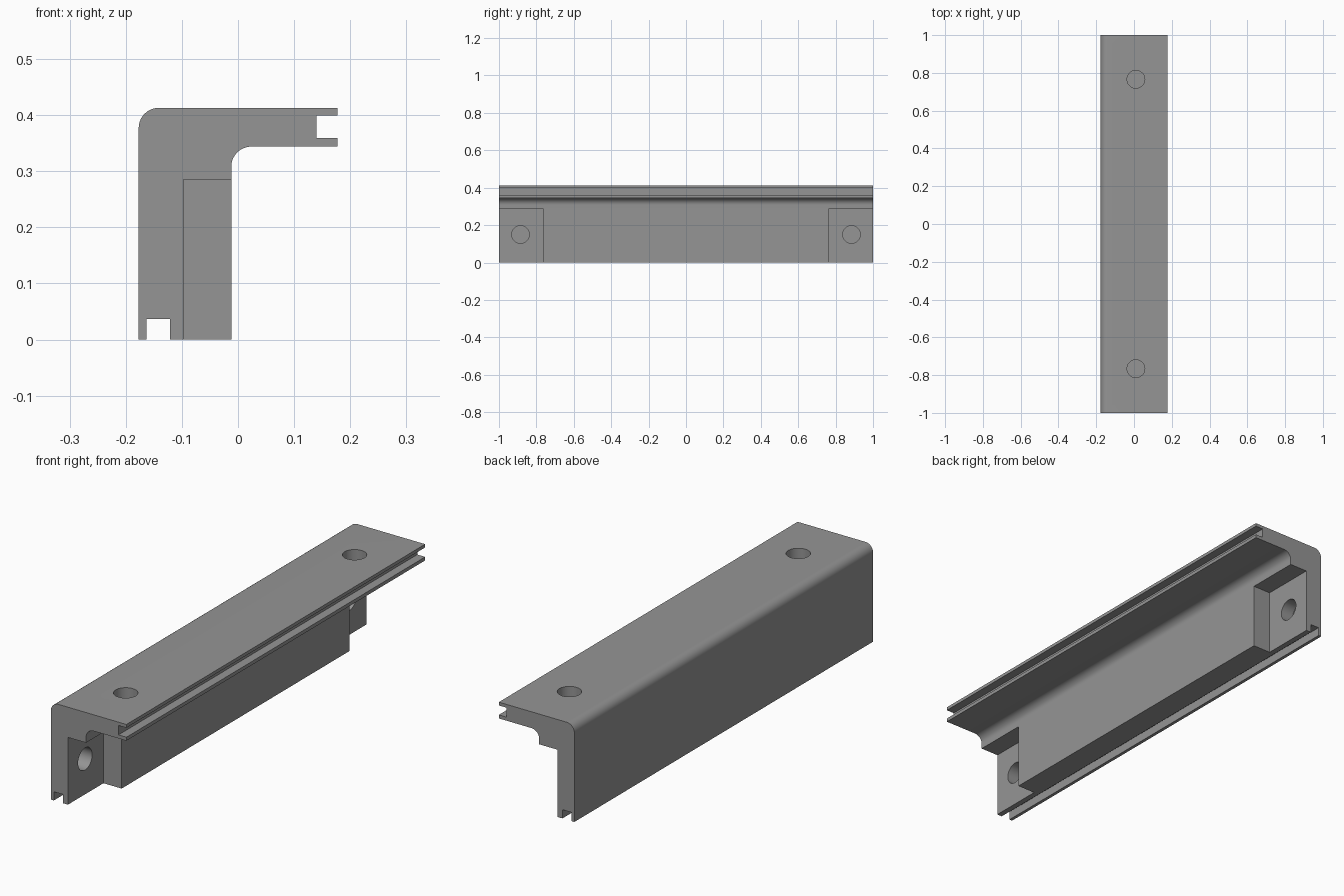
import bpy, bmesh, math
from mathutils import Matrix

if "Cube" in bpy.data.objects:
    bpy.data.objects.remove(bpy.data.objects["Cube"])

grey = bpy.data.materials.new("mid grey")
grey.diffuse_color = (0.3, 0.3, 0.3, 1)
grey.use_nodes = True
grey.node_tree.nodes["Principled BSDF"].inputs["Base Color"].default_value = grey.diffuse_color


def arc(cx, cz, r, a0, a1, n=12):
    """Points of a fillet in the x-z plane, angles in degrees."""
    angles = [math.radians(a0 + (a1 - a0) * i / n) for i in range(n + 1)]
    return [(cx + r * math.cos(a), cz + r * math.sin(a)) for a in angles]


def make_object(name, bm):
    bmesh.ops.recalc_face_normals(bm, faces=bm.faces)
    mesh = bpy.data.meshes.new(name)
    bm.to_mesh(mesh)
    bm.free()
    mesh.materials.append(grey)
    obj = bpy.data.objects.new(name, mesh)
    bpy.context.collection.objects.link(obj)
    return obj


def box(name, lo, hi):
    bm = bmesh.new()
    size = [b - a for a, b in zip(lo, hi)]
    mid = [(a + b) / 2 for a, b in zip(lo, hi)]
    bmesh.ops.create_cube(bm, size=1, matrix=Matrix.Translation(mid) @ Matrix.Diagonal((*size, 1)))
    return make_object(name, bm)


def cylinder(name, center, radius, length, axis):
    bm = bmesh.new()
    turn = Matrix.Rotation(math.pi / 2, 4, 'Y') if axis == 'X' else Matrix.Identity(4)
    bmesh.ops.create_cone(bm, cap_ends=True, segments=40, radius1=radius, radius2=radius,
                          depth=length, matrix=Matrix.Translation(center) @ turn)
    return make_object(name, bm)


def cut(target, cutter):
    mod = target.modifiers.new("cut", 'BOOLEAN')
    mod.operation = 'DIFFERENCE'
    mod.solver = 'EXACT'
    mod.object = cutter
    bpy.context.view_layer.objects.active = target
    bpy.ops.object.modifier_apply(modifier=mod.name)
    bpy.data.objects.remove(cutter)


# L-shaped rail profile with a slot in the end of each leg
profile = [(-0.177, 0), (-0.163, 0), (-0.163, 0.037), (-0.121, 0.037), (-0.121, 0), (-0.012, 0)]
profile += arc(0.024, 0.308, 0.036, 180, 90)
profile += [(0.177, 0.344), (0.177, 0.359), (0.14, 0.359), (0.14, 0.399), (0.177, 0.399), (0.177, 0.413)]
profile += arc(-0.141, 0.377, 0.036, 90, 180)

bm = bmesh.new()
face = bm.faces.new([bm.verts.new((x, -1, z)) for x, z in profile])
sweep = bmesh.ops.extrude_face_region(bm, geom=[face])
bmesh.ops.translate(bm, vec=(0, 2, 0), verts=[v for v in sweep["geom"] if isinstance(v, bmesh.types.BMVert)])
rail = make_object("corner_rail", bm)

# Corner pockets and blind bolt holes at both ends
for s in (-1, 1):
    y0, y1 = sorted((s * 0.762, s * 1.1))
    cut(rail, box("pocket_cutter", (-0.097, y0, -0.1), (0.1, y1, 0.285)))
    cut(rail, cylinder("side_hole_cutter", (-0.097, s * 0.885, 0.15), 0.047, 0.12, 'X'))
    cut(rail, cylinder("top_hole_cutter", (0.01, s * 0.766, 0.413), 0.047, 0.11, 'Z'))

# Smooth fillets and holes, keep the edges crisp
bpy.ops.object.select_all(action='DESELECT')
rail.select_set(True)
bpy.context.view_layer.objects.active = rail
bpy.ops.object.shade_smooth_by_angle(angle=math.radians(30))
